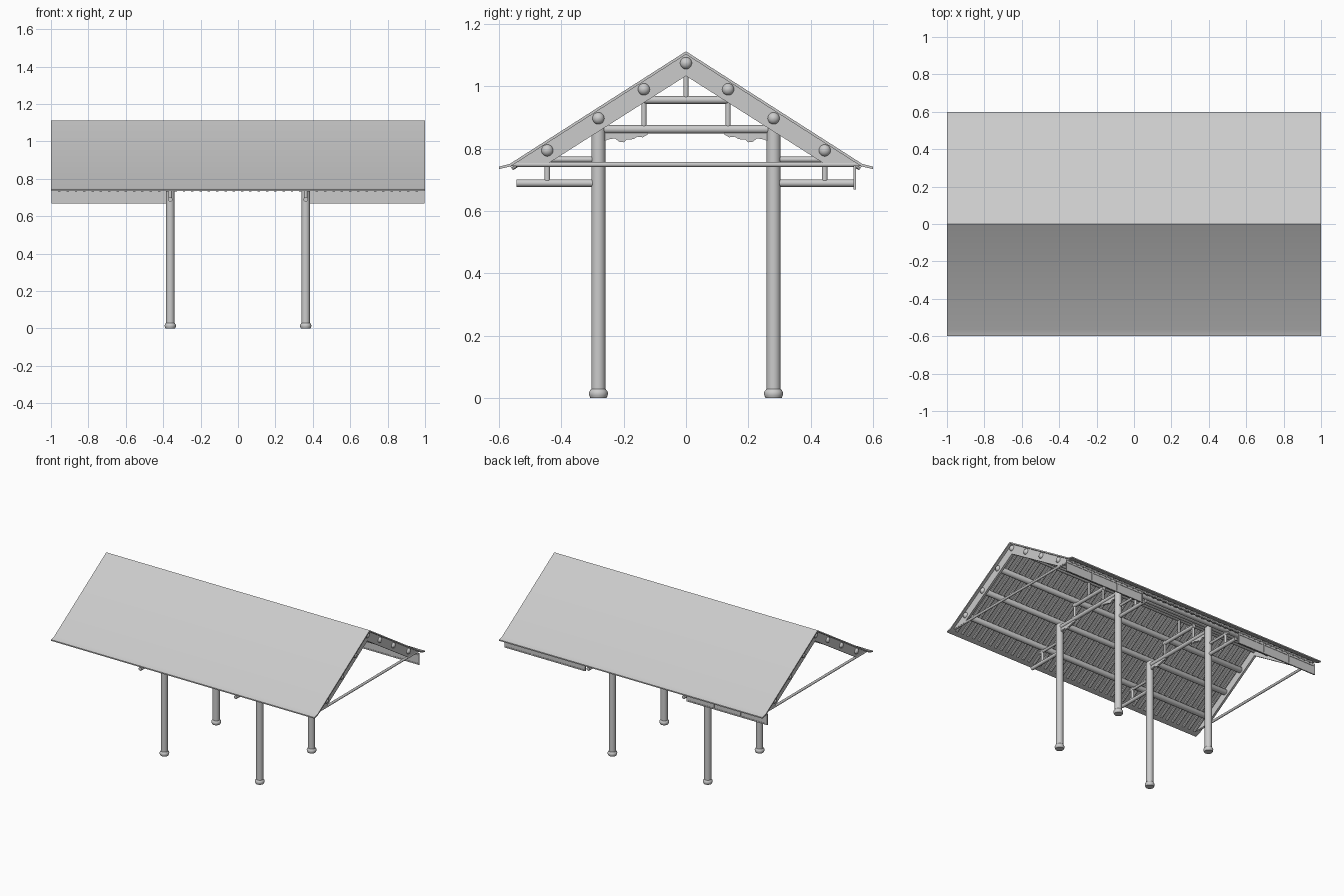
import bpy, bmesh, math
from mathutils import Vector

if "Cube" in bpy.data.objects:
    bpy.data.objects.remove(bpy.data.objects["Cube"])


def finish(bm, name, smooth=True):
    bmesh.ops.recalc_face_normals(bm, faces=bm.faces)
    me = bpy.data.meshes.new(name)
    bm.to_mesh(me)
    bm.free()
    ob = bpy.data.objects.new(name, me)
    bpy.context.collection.objects.link(ob)
    if smooth:
        bpy.ops.object.select_all(action='DESELECT')
        ob.select_set(True)
        bpy.context.view_layer.objects.active = ob
        bpy.ops.object.shade_smooth_by_angle(angle=math.radians(35))
    return ob


def add_rod(bm, a, b, r, seg=16):
    a, b = Vector(a), Vector(b)
    d = b - a
    res = bmesh.ops.create_cone(bm, cap_ends=True, segments=seg, radius1=r, radius2=r, depth=d.length)
    q = Vector((0, 0, 1)).rotation_difference(d.normalized())
    for v in res['verts']:
        v.co = q @ v.co + (a + b) / 2


def rod(name, a, b, r, seg=16):
    bm = bmesh.new()
    add_rod(bm, a, b, r, seg)
    return finish(bm, name)


def lathe_x_or_z(name, profile, origin, axis='Z', seg=24):
    # profile is (radius, height) along the chosen axis
    bm = bmesh.new()
    rings = []
    for r, h in profile:
        ring = []
        for i in range(seg):
            t = 2 * math.pi * i / seg
            c, s = r * math.cos(t), r * math.sin(t)
            p = Vector((c, s, h)) if axis == 'Z' else Vector((h, c, s))
            ring.append(bm.verts.new(p + Vector(origin)))
        rings.append(ring)
    for lo, hi in zip(rings, rings[1:]):
        for i in range(seg):
            j = (i + 1) % seg
            bm.faces.new((lo[i], lo[j], hi[j], hi[i]))
    bm.faces.new(rings[0])
    bm.faces.new(rings[-1])
    return finish(bm, name)


def extrude_yz(name, pts, x0, x1):
    bm = bmesh.new()
    f = bm.faces.new([bm.verts.new((x0, y, z)) for y, z in pts])
    res = bmesh.ops.extrude_face_region(bm, geom=[f])
    for v in res['geom']:
        if isinstance(v, bmesh.types.BMVert):
            v.co.x = x1
    return finish(bm, name)


def add_box(bm, lo, hi):
    res = bmesh.ops.create_cube(bm, size=1)
    for v in res['verts']:
        v.co = Vector([lo[i] + (v.co[i] + 0.5) * (hi[i] - lo[i]) for i in range(3)])


# Roof sheet with a small flare at the eaves
top = [(0, 1.112), (0.565, 0.751), (0.6, 0.742)]
under = [(0.6, 0.734), (0.562, 0.743), (0, 1.102)]
extrude_yz("roof", top + under + [(-y, z) for y, z in under[1::-1]] + [(-y, z) for y, z in top[:0:-1]], -1, 1)

# Rafters under the roof
bm = bmesh.new()
n = 44
for i in range(n):
    x = -0.955 + 1.91 * i / (n - 1)
    for s in (-1, 1):
        add_rod(bm, (x, 0, 1.096), (x, s * 0.56, 0.738), 0.009, 8)
finish(bm, "rafters")

# Purlins with domed ends showing through the gable boards
half = [(0.019, 0.982), (0.016, 0.989), (0.009, 0.994), (0.002, 0.996)]
prof = [(r, -h) for r, h in half[::-1]] + half
for y, z in [(0, 1.074), (0.135, 0.99), (0.281, 0.897), (0.445, 0.794)]:
    for s in ((-1, 1) if y else (1,)):
        lathe_x_or_z("purlin", prof, (0, s * y, z), 'X', 20)

# Gable boards and the bar across each gable
board = [(0, 1.104), (0.567, 0.744), (0.455, 0.744), (0, 1.033)]
for sx in (-1, 1):
    for sy in (-1, 1):
        extrude_yz("gable_board", [(sy * y, z) for y, z in board], sx * 0.967, sx * 0.982)
    rod("gable_tie_bar", (sx * 0.975, -0.545, 0.749), (sx * 0.975, 0.543, 0.749), 0.0085, 12)

# Columns with rounded stone bases
base = [(0.026, 0), (0.0295, 0.008), (0.0305, 0.015), (0.0285, 0.022), (0.023, 0.029)]
brace = [(0.262, 0.853), (0.262, 0.823), (0.25, 0.829), (0.228, 0.833), (0.215, 0.822), (0.2, 0.820),
         (0.19, 0.829), (0.17, 0.83), (0.155, 0.838), (0.138, 0.836), (0.122, 0.846), (0.122, 0.853)]
for sx in (-1, 1):
    x = sx * 0.362
    for s in (-1, 1):
        y = s * 0.281
        rod("column", (x, y, 0.02), (x, y, 0.885), 0.0225, 24)
        lathe_x_or_z("column_base", base, (x, y, 0))
        # Outrigger beams carrying the eave purlin
        rod("lower_outrigger", (x, y, 0.689), (x, s * 0.544, 0.689), 0.012)
        rod("upper_outrigger", (x, y, 0.765), (x, s * 0.47, 0.765), 0.009)
        rod("eave_post", (x, s * 0.445, 0.695), (x, s * 0.445, 0.785), 0.009)
        # Short post on the main beam and carved brace below it
        rod("short_post", (x, s * 0.135, 0.865), (x, s * 0.135, 0.98), 0.008)
        extrude_yz("carved_brace", [(s * a, b) for a, b in brace], x - 0.006, x + 0.006)
    # Stacked cross beams and king post
    rod("main_beam", (x, -0.281, 0.862), (x, 0.281, 0.862), 0.0135)
    rod("upper_beam", (x, -0.145, 0.956), (x, 0.145, 0.956), 0.0125)
    rod("king_post", (x, 0, 0.96), (x, 0, 1.065), 0.008)

# Hanging frieze boards along the back eave only
for sx in (-1, 1):
    bm = bmesh.new()
    a, b = (0.385, 0.998) if sx > 0 else (-0.998, -0.385)
    z0, z1, t = 0.668, 0.745, 0.008
    add_box(bm, (a, 0.5395, z0), (b, 0.5425, z1))
    for z in (z0, 0.727):
        add_box(bm, (a, 0.537, z), (b, 0.545, z + t))
    for i in range(4):
        x = a + (b - a - t) * i / 3
        add_box(bm, (x, 0.537, z0), (x + t, 0.545, z1))
    finish(bm, "eave_frieze", False)
